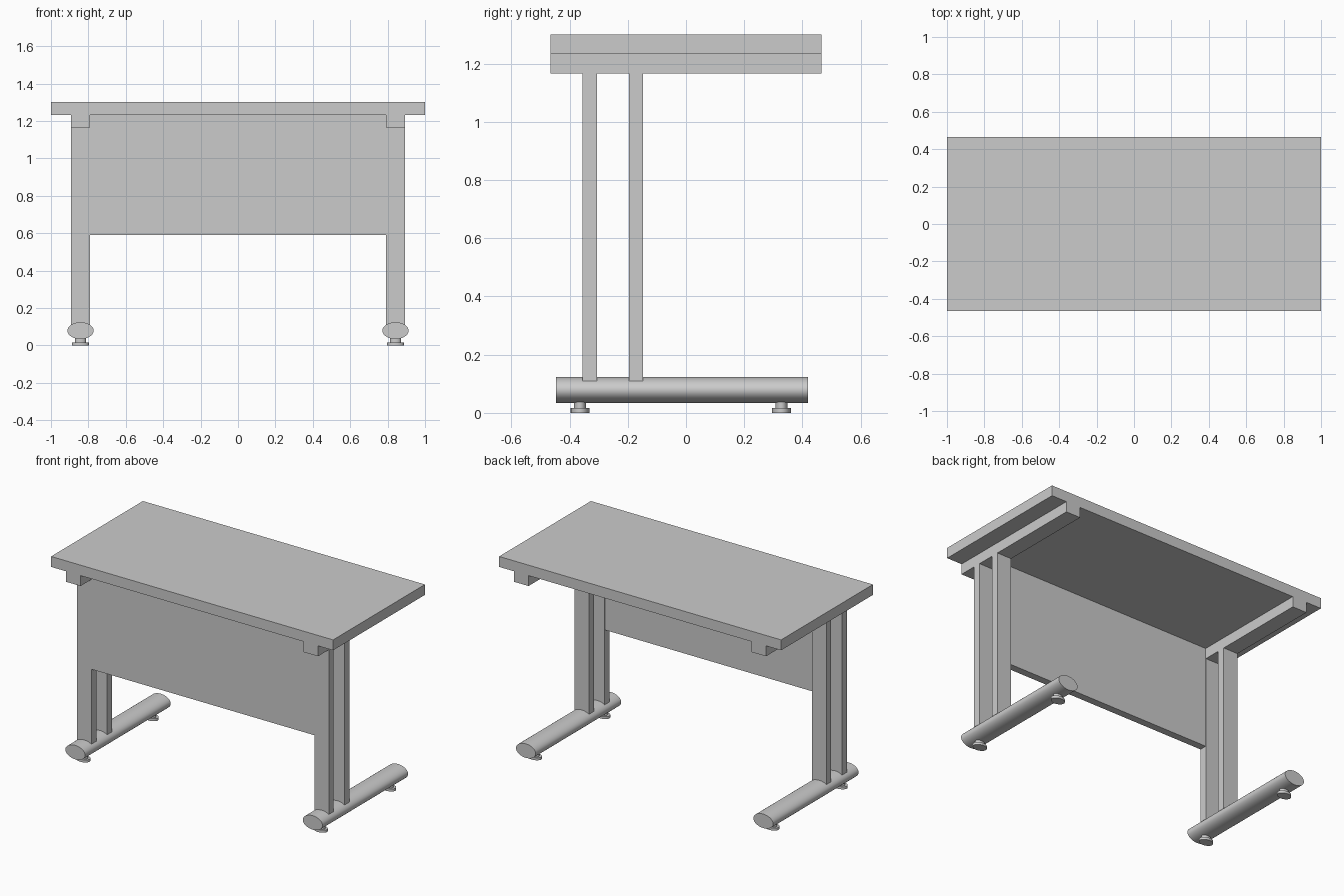
import bpy
from math import radians

if "Cube" in bpy.data.objects:
    bpy.data.objects.remove(bpy.data.objects["Cube"])


def box(name, x, y, z):
    """Box from (min, max) ranges."""
    bpy.ops.mesh.primitive_cube_add(size=1, location=[(a + b) / 2 for a, b in (x, y, z)])
    ob = bpy.context.object
    ob.name = name
    ob.scale = [b - a for a, b in (x, y, z)]
    bpy.ops.object.transform_apply(location=False, rotation=False, scale=True)
    return ob


def oval(name, loc, rx, ry, length, verts=32, rot=(0, 0, 0)):
    """Elliptical cylinder along its local z axis."""
    bpy.ops.mesh.primitive_cylinder_add(vertices=verts, radius=1, depth=1, location=loc, rotation=rot)
    ob = bpy.context.object
    ob.name = name
    ob.scale = (rx, ry, length)
    bpy.ops.object.transform_apply(location=False, rotation=True, scale=True)
    bpy.ops.object.shade_smooth_by_angle(angle=radians(35))
    return ob


# Table top and modesty panel between the front posts
box("table_top", (-1, 1), (-0.465, 0.465), (1.233, 1.30))
box("modesty_panel", (-0.792, 0.792), (-0.354, -0.307), (0.59, 1.233))

for side, s in (("left", -1), ("right", 1)):
    cx = 0.842 * s
    xr = (cx - 0.051, cx + 0.051)
    # Support beam under the top
    box(side + "_beam", xr, (-0.465, 0.465), (1.166, 1.233))
    # Pair of posts
    box(side + "_front_post", xr, (-0.355, -0.306), (0.11, 1.166))
    box(side + "_rear_post", xr, (-0.196, -0.147), (0.11, 1.166))
    # Oval foot bar
    oval(side + "_foot", (cx, -0.013, 0.079), 0.07, 0.045, 0.866, 48, (radians(90), 0, 0))
    # Levelling glides: stem and pad
    for end, y in (("front", -0.364), ("rear", 0.328)):
        oval(f"{side}_{end}_glide_stem", (cx, y, 0.029), 0.029, 0.021, 0.026)
        oval(f"{side}_{end}_glide_pad", (cx, y, 0.008), 0.045, 0.032, 0.016)
